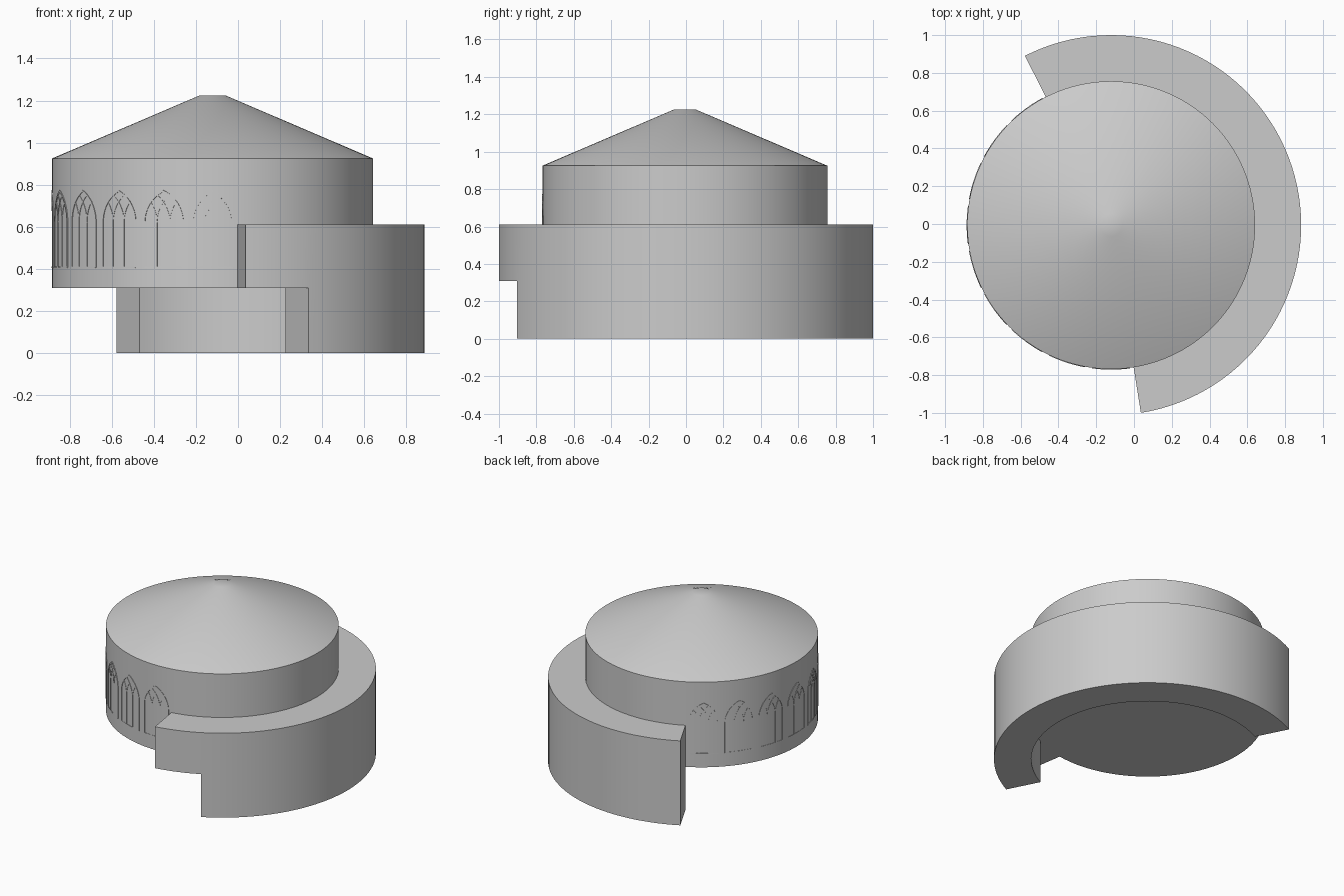
import bpy, bmesh
from math import sin, cos, pi, radians, hypot, acos

if "Cube" in bpy.data.objects:
    bpy.data.objects.remove(bpy.data.objects["Cube"])

CX, CY = -0.121, -0.006
R_DRUM, R_OUT = 0.762, 1.006
STEP = 3  # degrees per facet


def polar(deg, r, z):
    a = radians(deg)
    return (CX + r * cos(a), CY + r * sin(a), z)


def finish(bm, name):
    bmesh.ops.remove_doubles(bm, verts=bm.verts, dist=1e-5)
    bmesh.ops.recalc_face_normals(bm, faces=bm.faces)
    mesh = bpy.data.meshes.new(name)
    bm.to_mesh(mesh)
    bm.free()
    ob = bpy.data.objects.new(name, mesh)
    bpy.context.collection.objects.link(ob)
    bpy.ops.object.select_all(action='DESELECT')
    ob.select_set(True)
    bpy.context.view_layer.objects.active = ob
    bpy.ops.object.shade_smooth_by_angle(angle=radians(30))
    return ob


# Drum and conical roof, closed as one turned solid
def lathe(name, profile):
    bm = bmesh.new()
    rings = [[bm.verts.new(polar(d, r, z)) for d in range(0, 360, STEP)]
             for r, z in profile]
    n = len(rings[0])
    for a, b in zip(rings, rings[1:]):
        for i in range(n):
            j = (i + 1) % n
            bm.faces.new((a[i], a[j], b[j], b[i]))
    bm.faces.new(rings[0])
    bm.faces.new(rings[-1])
    finish(bm, name)


lathe("drum_and_roof", [(R_DRUM, 0.31), (R_DRUM, 0.925), (0.06, 1.225)])


# Wrap-around wing: half ring to the ground, with a raised end at the front
def wing(name):
    faces = {}
    zs, rs = (0.0, 0.31, 0.61), (R_DRUM, R_OUT)
    for d in range(-81, 117, STEP):
        for k in (0, 1):
            if k == 0 and d < -63:
                continue
            c = {(i, j, m): (d + i * STEP, j, k + m)
                 for i in (0, 1) for j in (0, 1) for m in (0, 1)}
            for axis in range(3):
                for side in (0, 1):
                    q = []
                    for s, t in ((0, 0), (1, 0), (1, 1), (0, 1)):
                        key = [s, t]
                        key.insert(axis, side)
                        q.append(c[tuple(key)])
                    faces.setdefault(frozenset(q), []).append(q)
    bm = bmesh.new()
    for found in faces.values():
        if len(found) == 1:  # shared inner faces are dropped
            bm.faces.new([bm.verts.new(polar(d, rs[j], zs[k]))
                          for d, j, k in found[0]])
    finish(bm, name)


wing("wrap_around_wing")

# Window tracery outlines in (along wall, height)
HALF, SILL, SPRING, RISE = 0.096, 0.408, 0.62, 0.15
OFF = (RISE ** 2 - HALF ** 2) / (2 * HALF)
ARC = HALF + OFF


def arch_side(sign, w=HALF):
    top = acos(OFF / ARC)
    k = w / HALF
    return [(sign * k * (ARC * cos(top * i / 10) - OFF),
             SPRING + k * ARC * sin(top * i / 10)) for i in range(11)]


def branch(m, sign):
    pts = []
    for i in range(40):
        a = i * pi / 80
        u = m + sign * (ARC * cos(a) - ARC)
        z = SPRING + ARC * sin(a)
        pts.append((u, z))
        if hypot(abs(u) + OFF, z - SPRING) > ARC:
            break
    return pts


right, left = arch_side(1), arch_side(-1)
frame = [(-HALF, SILL)] + left + right[::-1][1:] + [(HALF, SILL)]
paths = [(frame, 0.010), ([(-HALF, SILL), (0, SILL), (HALF, SILL)], 0.008)]
for m in (-HALF / 3, HALF / 3):
    paths.append(([(m, SILL), (m, SPRING)], 0.007))
    paths += [(branch(m, s), 0.006) for s in (1, -1)]


# Thin raised bar following a path on the curved wall
def bar(bm, path, width, deg, height):
    rows = []
    for i, (u, z) in enumerate(path):
        a, b = path[max(i - 1, 0)], path[min(i + 1, len(path) - 1)]
        du, dz = b[0] - a[0], b[1] - a[1]
        k = width / 2 / hypot(du, dz)
        row = []
        for s, r in ((1, R_DRUM - 0.004), (1, R_DRUM + height),
                     (-1, R_DRUM + height), (-1, R_DRUM - 0.004)):
            pu, pz = u - s * dz * k, z + s * du * k
            row.append(bm.verts.new(polar(deg + pu / R_DRUM * 180 / pi, r, pz)))
        rows.append(row)
    for a, b in zip(rows, rows[1:]):
        for i in range(4):
            j = (i + 1) % 4
            bm.faces.new((a[i], a[j], b[j], b[i]))
    bm.faces.new(rows[0])
    bm.faces.new(rows[-1])


# Nine pointed windows around the open side of the drum
for n in range(9):
    bm = bmesh.new()
    for i, (path, width) in enumerate(paths):
        bar(bm, path, width, -90 - 18 * n, 0.003 if i < 2 else 0.002)
    finish(bm, f"window_tracery_{n + 1}")
